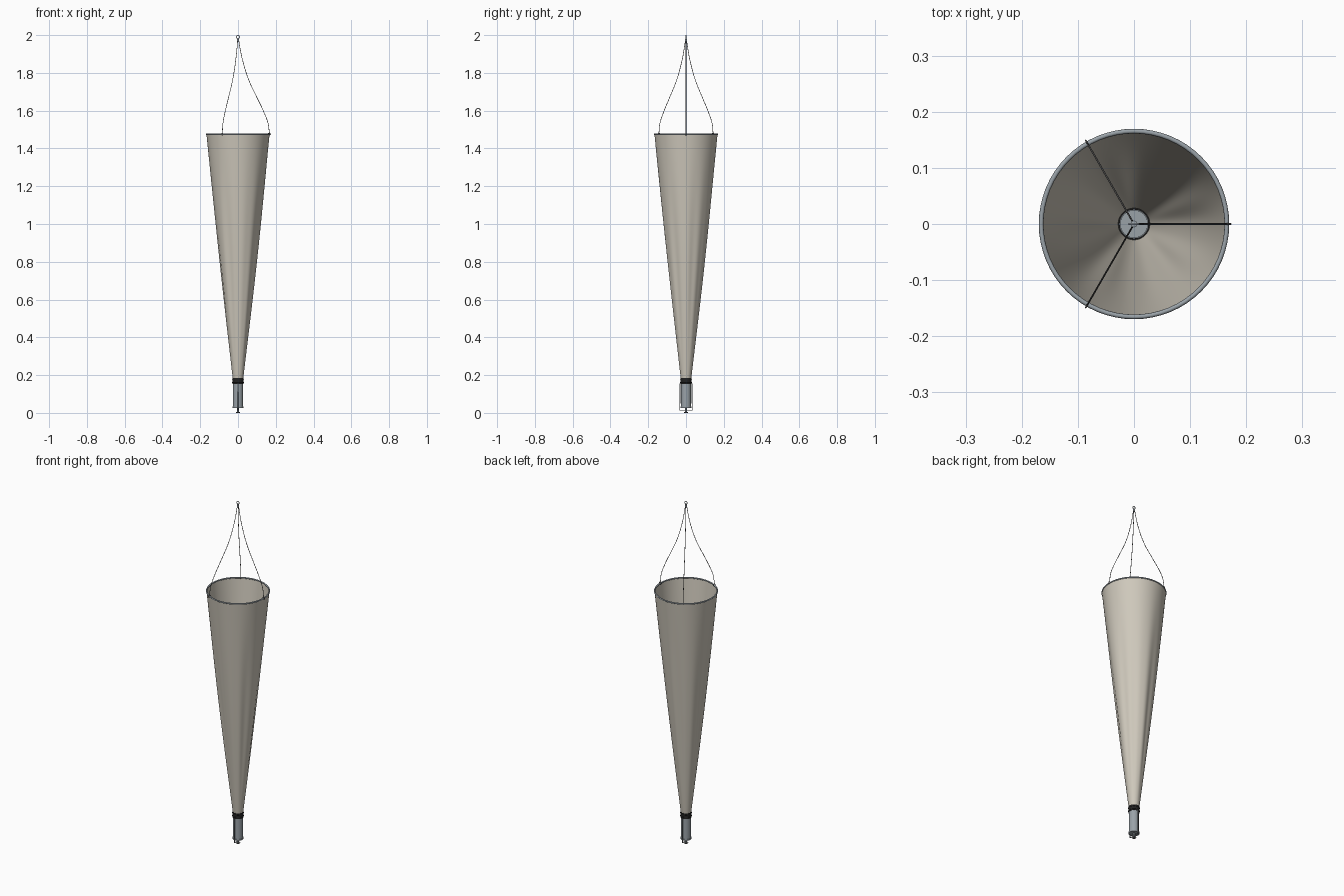
import bpy
import bmesh
from math import sin, cos, pi, tau, radians
from mathutils import Vector

cube = bpy.data.objects.get("Cube")
if cube:
    bpy.data.objects.remove(cube)


def material(name, r, g, b):
    m = bpy.data.materials.new(name)
    m.use_nodes = True
    m.diffuse_color = (r, g, b, 1)
    m.node_tree.nodes["Principled BSDF"].inputs["Base Color"].default_value = (r, g, b, 1)
    return m


CLOTH = material("cream cloth", 0.62, 0.58, 0.50)
STEEL = material("steel", 0.32, 0.36, 0.39)
WIRE = material("dark wire", 0.10, 0.10, 0.10)
BLACK = material("black rubber", 0.015, 0.015, 0.015)


def finish(ob, mat, angle=40):
    ob.data.materials.append(mat)
    bpy.ops.object.select_all(action="DESELECT")
    ob.select_set(True)
    bpy.context.view_layer.objects.active = ob
    bpy.ops.object.shade_smooth_by_angle(angle=radians(angle))
    return ob


def lathe(name, profile, mat, sides=48, fold=None, closed=False):
    """Revolve (radius, z) points; fold(angle, z) shifts the radius."""
    bm = bmesh.new()
    rings = []
    for r, z in profile:
        ring = []
        for i in range(sides):
            a = tau * i / sides
            rr = r + (fold(a, z) if fold else 0)
            ring.append(bm.verts.new((rr * cos(a), rr * sin(a), z)))
        rings.append(ring)
    pairs = list(zip(rings, rings[1:]))
    if closed:
        pairs.append((rings[-1], rings[0]))
    for low, high in pairs:
        for i in range(sides):
            j = (i + 1) % sides
            bm.faces.new((low[i], low[j], high[j], high[i]))
    me = bpy.data.meshes.new(name)
    bm.to_mesh(me)
    bm.free()
    ob = bpy.data.objects.new(name, me)
    bpy.context.collection.objects.link(ob)
    return finish(ob, mat)


def torus(name, radius, thick, loc, mat, rot=(0, 0, 0)):
    bpy.ops.mesh.primitive_torus_add(major_radius=radius, minor_radius=thick, location=loc,
                                     rotation=rot, major_segments=64, minor_segments=10)
    ob = bpy.context.object
    ob.name = name
    return finish(ob, mat, 60)


def wire(name, points, thick, mat, smooth=True):
    cu = bpy.data.curves.new(name, "CURVE")
    cu.dimensions = "3D"
    cu.bevel_depth = thick
    cu.bevel_resolution = 2
    cu.use_fill_caps = True
    sp = cu.splines.new("BEZIER" if smooth else "POLY")
    pts = sp.bezier_points if smooth else sp.points
    pts.add(len(points) - 1)
    for p, co in zip(pts, points):
        if smooth:
            p.co = co
            p.handle_left_type = p.handle_right_type = "AUTO"
        else:
            p.co = (*co, 1)
    ob = bpy.data.objects.new(name, cu)
    bpy.context.collection.objects.link(ob)
    cu.materials.append(mat)
    return ob


# Tapered cloth net with soft lengthwise folds that fade out at both ends
LOW, HIGH = 0.175, 1.475


def folds(a, z):
    t = (z - LOW) / (HIGH - LOW)
    fade = sin(pi * t) ** 1.5 if 0 < t < 1 else 0
    wave = sin(5 * a + 1 + t) + 0.7 * sin(8 * a + 2.4) + 0.4 * sin(13 * a)
    return 0.002 * fade * wave


steps = [i / 28 for i in range(29)]
lathe("net_bag", [(0.027 + 0.14 * t + 0.003 * sin(pi * t), LOW + (HIGH - LOW) * t) for t in steps],
      CLOTH, 120, folds)

# Mouth hoop
torus("mouth_hoop", 0.1655, 0.0042, (0, 0, 1.475), STEEL)

# Three bridle lines sweeping up to the towing ring
sweep = [(0.166, 1.477), (0.160, 1.53), (0.138, 1.59), (0.100, 1.67),
         (0.058, 1.76), (0.026, 1.86), (0.009, 1.94), (0.003, 1.98)]
for k in range(3):
    a = k * tau / 3
    wire(f"bridle_line_{k + 1}", [Vector((r * cos(a), r * sin(a), z)) for r, z in sweep],
         0.0015, WIRE)
    torus(f"bridle_loop_{k + 1}", 0.006, 0.0015, (0.166 * cos(a), 0.166 * sin(a), 1.476),
          WIRE, (pi / 2, 0, a))
torus("towing_ring", 0.008, 0.002, (0, 0, 1.99), STEEL, (pi / 2, 0, 0))
lathe("bridle_clamp", [(0.001, 1.965), (0.006, 1.966), (0.006, 1.98), (0.001, 1.981)], STEEL, 16)

# Rubber collar with two clamping bands
lathe("collar", [(0.0255, 0.153), (0.0295, 0.153), (0.0295, 0.186), (0.0255, 0.186)],
      BLACK, closed=True)
for z in (0.161, 0.178):
    torus("collar_band", 0.0285, 0.0025, (0, 0, z), BLACK)

# Open collecting cup with a floor
lathe("collecting_cup", [(0.0005, 0.028), (0.027, 0.028), (0.027, 0.156), (0.024, 0.156),
                         (0.024, 0.034), (0.0005, 0.034)], STEEL)
lathe("cup_base_rim", [(0.026, 0.026), (0.0285, 0.026), (0.0285, 0.034), (0.026, 0.034)],
      STEEL, closed=True)

# Wire bail under the cup, with its small drain ring
wire("cup_bail", [(0, -0.032, 0.155), (0, -0.032, 0.014), (0, 0.032, 0.014), (0, 0.032, 0.155)],
     0.002, STEEL, smooth=False)
lathe("drain_spout", [(0.0005, 0.002), (0.005, 0.002), (0.005, 0.03)], STEEL, 16)
torus("drain_ring", 0.010, 0.002, (0, 0, 0.002), WIRE)
